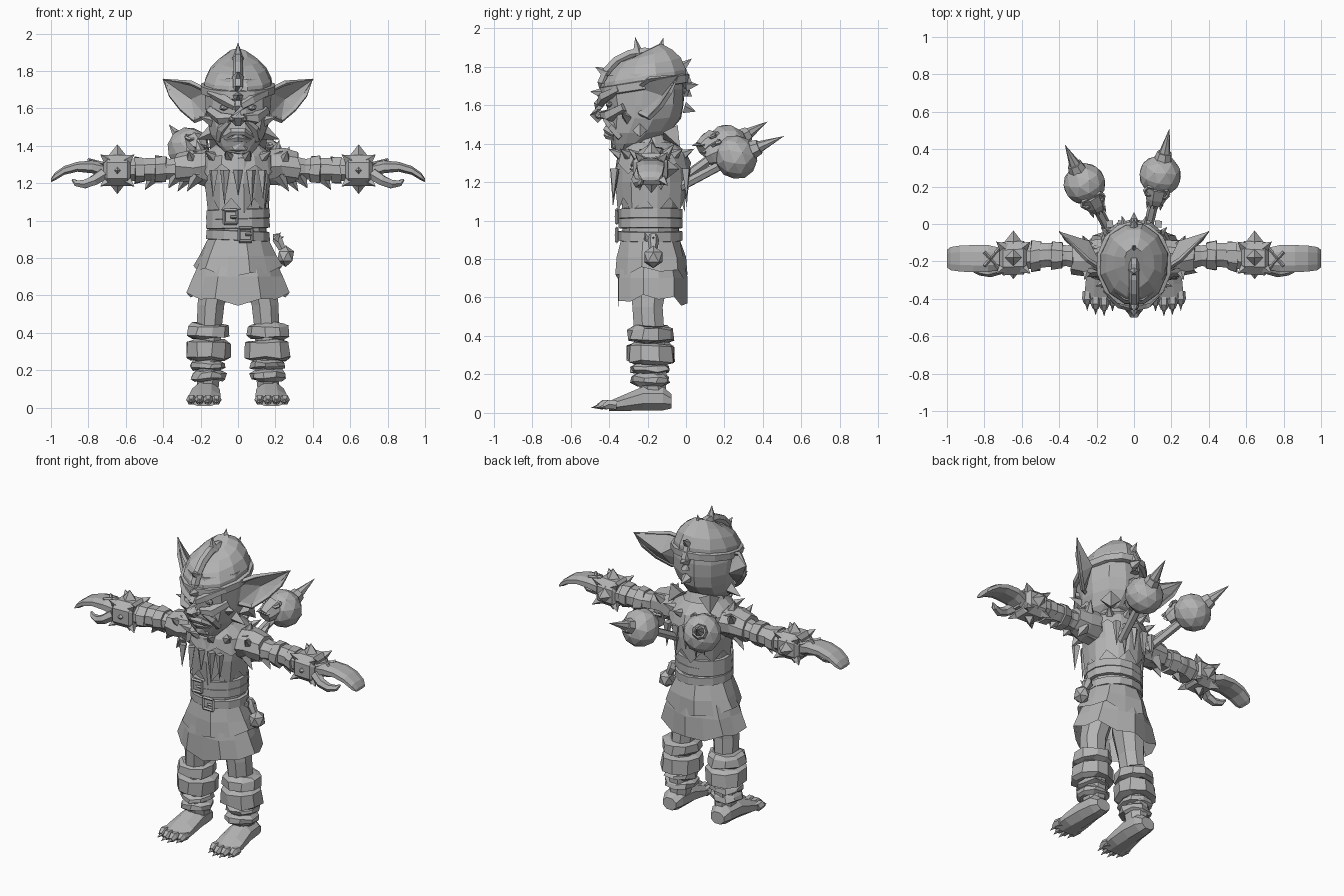
import bpy, bmesh, math, random
from mathutils import Vector, Matrix

random.seed(4)
GREY = bpy.data.materials.new("plain grey")
GREY.diffuse_color = (0.45, 0.45, 0.45, 1)


def finish(name, bm):
    bmesh.ops.recalc_face_normals(bm, faces=bm.faces[:])
    me = bpy.data.meshes.new(name)
    bm.to_mesh(me)
    bm.free()
    me.materials.append(GREY)
    ob = bpy.data.objects.new(name, me)
    bpy.context.collection.objects.link(ob)
    return ob


def skin(bm, rings, cap=(True, True)):
    n = len(rings[0])
    vs = [[bm.verts.new(p) for p in r] for r in rings]
    for a, b in zip(vs, vs[1:]):
        for i in range(n):
            bm.faces.new((a[i], a[(i + 1) % n], b[(i + 1) % n], b[i]))
    if cap[0]:
        bm.faces.new(vs[0])
    if cap[1]:
        bm.faces.new(vs[-1])


def loft(name, secs, n=10, axis=2, s=1, warp=None, cap=(True, True), jit=0.0, pw=1.0):
    """Sections (t, a, b, ra, rb) stacked along one axis; s mirrors x."""
    i, j = [k for k in range(3) if k != axis]
    rings = []
    for k, (t, a, b, ra, rb) in enumerate(secs):
        ring = []
        for m in range(n):
            g = 2 * math.pi * (m + 0.5) / n
            c, d = math.cos(g), math.sin(g)
            p = Vector((0, 0, 0))
            p[axis] = t
            p[i] = a + ra * math.copysign(abs(c) ** pw, c)
            p[j] = b + rb * math.copysign(abs(d) ** pw, d)
            if warp:
                p = warp(p, k, m, g)
            p += Vector([random.uniform(-jit, jit) for _ in range(3)])
            p.x *= s
            ring.append(p)
        rings.append(ring)
    bm = bmesh.new()
    skin(bm, rings, cap)
    return finish(name, bm)


def tubes(name, paths, n=6, s=1):
    """Each path is a list of (x, y, z, radius)."""
    bm = bmesh.new()
    for path in paths:
        pts = [Vector((p[0] * s, p[1], p[2])) for p in path]
        rings = []
        for k, p in enumerate(pts):
            d = pts[min(k + 1, len(pts) - 1)] - pts[max(k - 1, 0)]
            q = d.to_track_quat('Z', 'Y')
            rings.append([p + q @ Vector((math.cos(2 * math.pi * m / n), math.sin(2 * math.pi * m / n), 0)) * path[k][3]
                          for m in range(n)])
        skin(bm, rings)
    return finish(name, bm)


def spikes(name, items, n=5, s=1):
    """Each item is base point, direction, base radius, length."""
    bm = bmesh.new()
    for p, d, r, l in items:
        d = Vector((d[0] * s, d[1], d[2])).normalized()
        p = Vector((p[0] * s, p[1], p[2]))
        m = Matrix.Translation(p + d * l / 2) @ d.to_track_quat('Z', 'Y').to_matrix().to_4x4()
        bmesh.ops.create_cone(bm, cap_ends=True, segments=n, radius1=r, radius2=0, depth=l, matrix=m)
    return finish(name, bm)


def ball(name, c, size, rot=None, sub=2):
    bm = bmesh.new()
    m = Matrix.Translation(c) @ (rot or Matrix()) @ Matrix.Diagonal((*size, 1))
    bmesh.ops.create_icosphere(bm, subdivisions=sub, radius=1, matrix=m)
    return finish(name, bm)


# Head, cap and its raised bands
loft("head", [(1.36, 0, -.32, .07, .05), (1.40, 0, -.29, .11, .10), (1.46, 0, -.25, .15, .16),
              (1.53, 0, -.22, .17, .195), (1.60, 0, -.215, .185, .205), (1.68, 0, -.215, .185, .21),
              (1.76, 0, -.215, .175, .20)], 12, jit=.006)
tilt = lambda p, k, m, g: p + Vector((0, 0, .035 * math.sin(g)))
loft("cap", [(1.69, 0, -.215, .19, .22), (1.75, 0, -.215, .183, .218), (1.81, 0, -.21, .155, .185),
             (1.855, 0, -.205, .11, .135), (1.885, 0, -.20, .05, .07)], 12, warp=tilt, jit=.004)
loft("cap_band", [(1.68, 0, -.215, .188, .215), (1.685, 0, -.215, .202, .232), (1.725, 0, -.215, .202, .232),
                  (1.73, 0, -.215, .188, .215)], 14, warp=tilt)
tubes("cap_ridge", [[(0, -.215 + .225 * math.cos(a), 1.68 + .195 * math.sin(a), .028)
                     for a in [math.radians(-10 + 20 * i) for i in range(11)]]])
spikes("cap_spikes", [((0, y, z), (0, dy, dz), .034, l) for y, z, dy, dz, l in
                      [(-.25, 1.86, -.15, 1, .095), (-.14, 1.86, .25, 1, .095), (-.03, 1.79, .7, .6, .08),
                       (0, 1.70, 1, .1, .065), (-.01, 1.585, 1, -.3, .065), (-.41, 1.76, -.8, .5, .075),
                       (-.43, 1.66, -1, .15, .07)]])

# Face
tubes("nose", [[(0, -.42, 1.645, .025), (0, -.455, 1.60, .03), (0, -.468, 1.555, .038), (0, -.44, 1.525, .03)]])
tubes("lips", [[(-.075, -.37, 1.445, .015), (-.03, -.41, 1.475, .022), (.03, -.41, 1.475, .022), (.075, -.37, 1.445, .015)],
               [(-.06, -.37, 1.43, .015), (0, -.405, 1.445, .024), (.06, -.37, 1.43, .015)]])
ball("chin", (0, -.355, 1.395), (.065, .04, .04), sub=1)
for s, side in ((1, "right"), (-1, "left")):
    tubes("brow_" + side, [[(.015, -.445, 1.61, .022), (.07, -.425, 1.645, .03), (.15, -.345, 1.685, .022)]], 5, s)
    tubes("cheek_" + side, [[(.03, -.435, 1.55, .02), (.09, -.40, 1.545, .034), (.15, -.32, 1.59, .026)],
                            [(.05, -.42, 1.53, .015), (.09, -.385, 1.49, .025), (.10, -.34, 1.43, .02)]], 5, s)
    ball("eye_" + side, (.075 * s, -.40, 1.605), (.028, .02, .018), sub=1)
    ball("nostril_" + side, (.03 * s, -.45, 1.545), (.022, .026, .02), sub=1)
    spikes("whiskers_" + side, [((.13, -.30, 1.53), (.9, -.4, .3), .035, .09),
                                ((.14, -.24, 1.47), (.8, 0, -.35), .04, .09),
                                ((.11, -.08, 1.46), (.4, .5, -.8), .06, .10)], 4, s)
    # Ear: leaf outline with a hollow front
    rim = [(.16, -.25, 1.69), (.25, -.19, 1.735), (.40, -.04, 1.755), (.36, -.08, 1.67),
           (.30, -.13, 1.595), (.23, -.19, 1.535), (.17, -.24, 1.56)]
    bm = bmesh.new()
    r = [bm.verts.new((x * s, y, z)) for x, y, z in rim]
    for c in ((.25, -.125, 1.65), (.24, -.09, 1.645)):
        v = bm.verts.new((c[0] * s, c[1], c[2]))
        for a, b in zip(r, r[1:] + r[:1]):
            bm.faces.new((a, b, v))
    finish("ear_" + side, bm)
    tubes("ear_rim_" + side, [[(*p, .014 if k != 2 else .004) for k, p in enumerate(rim)]], 4, s)

# Torso
loft("torso", [(.84, 0, -.185, .16, .15), (1.06, 0, -.185, .155, .155), (1.18, 0, -.18, .165, .17),
               (1.31, 0, -.18, .18, .165), (1.37, 0, -.18, .14, .12), (1.46, 0, -.2, .08, .09)], 12, jit=.004)


# Ragged vest and mantle
def ragged(depth, low):
    def w(p, k, m, g):
        if k == low:
            p.z += depth * (m % 2) - depth / 2
        return p
    return w


loft("vest", [(1.08, 0, -.18, .165, .175), (1.2, 0, -.18, .18, .187), (1.33, 0, -.18, .185, .18),
              (1.385, 0, -.18, .13, .12)], 16, warp=ragged(.07, 0), cap=(False, False), jit=.006)
loft("mantle", [(1.27, 0, -.175, .21, .20), (1.345, 0, -.18, .20, .18), (1.405, 0, -.19, .12, .13)],
     14, warp=ragged(.06, 0), cap=(False, False), jit=.005)
studs = []
for i in range(12):
    a = 2 * math.pi * (i + .5) / 12
    c, d = math.cos(a), math.sin(a)
    studs.append(((.185 * c, -.18 + .165 * d, 1.34), (c, d, .5), .03, .075))
spikes("mantle_studs", studs)
spikes("hanging_claws", [((x, y, 1.27), (x * .2, d, -1), .026, l) for y, d in ((-.37, -.05), (-.0, .02))
                         for x, l in ((-.13, .15), (-.07, .19), (0, .14), (.07, .20), (.13, .16))], 4)

# Belts and buckles
for nm, z, sl in (("lower_belt", .92, -.04), ("middle_belt", .985, .02), ("upper_belt", 1.035, .03)):
    lean = lambda p, k, m, g, sl=sl: p + Vector((0, 0, sl * p.x))
    loft(nm, [(z - .027, 0, -.185, .16, .15), (z - .024, 0, -.185, .175, .167),
              (z + .024, 0, -.185, .173, .167), (z + .027, 0, -.185, .16, .15)], 14, warp=lean)
for nm, x, z in (("upper_buckle", -.04, 1.02), ("lower_buckle", .04, .925)):
    c = [(x - .035, z - .035), (x + .035, z - .035), (x + .035, z + .035), (x - .035, z + .035)]
    tubes(nm, [[(*a[:1], -.36, a[1], .009), (b[0], -.36, b[1], .009)] for a, b in zip(c, c[1:] + c[:1])]
          + [[(x, -.365, z, .008), (x + .035, -.365, z, .008)]], 4)


# Skirt in two ragged tiers, pointed at front and back
def hem(p, k, m, g):
    if k < 2:
        f = 1.05 if m % 2 else .96
        p.x *= f
        p.y = -.18 + (p.y + .18) * f
    if k == 0:
        p.z += -.045 * abs(math.sin(g)) ** 3 + (.025 if m % 2 else 0)
    return p


loft("skirt_lower", [(.59, 0, -.18, .27, .18), (.70, 0, -.18, .235, .18), (.80, 0, -.18, .20, .165)], 14,
     warp=hem, cap=(False, True))
loft("skirt_upper", [(.735, 0, -.18, .235, .185), (.81, 0, -.18, .205, .178), (.90, 0, -.185, .168, .158)], 12,
     warp=hem, cap=(False, True))
ball("pouch", (.255, -.17, .81), (.05, .055, .058), sub=1)
tubes("pouch_neck", [[(.235, -.17, .85, .022), (.21, -.17, .90, .03), (.205, -.17, .93, .02)]])
spikes("pouch_tuft", [((.20, -.17, .90), (1, 0, .3), .02, .05), ((.20, -.2, .9), (.6, -.3, .8), .02, .05)], 4)

for s, side in ((1, "right"), (-1, "left")):
    # Leg and wrapped shin
    loft("leg_" + side, [(.10, .16, -.17, .06, .07), (.22, .16, -.18, .075, .085), (.40, .155, -.19, .07, .085),
                         (.55, .145, -.20, .078, .085), (.72, .11, -.19, .09, .11)], 8, s=s)
    for nm, z0, z1, r in (("knee_cuff", .37, .45, .115), ("shin_wrap", .255, .36, .122),
                          ("lower_wrap", .205, .255, .10), ("ankle_wrap", .145, .20, .098)):
        loft(nm + "_" + side, [(z0, .163, -.185, r * .75, r * .75), (z0 + .012, .163, -.185, r, r * 1.04),
                               (z1 - .015, .16, -.185, r * .95, r), (z1, .16, -.185, r * .75, r * .75)], 9, s=s, jit=.009)
    # Foot with clawed toes
    loft("foot_" + side, [(-.075, .17, .06, .05, .04), (-.12, .17, .075, .07, .067), (-.22, .172, .075, .08, .068),
                          (-.32, .177, .053, .09, .046), (-.40, .18, .035, .09, .028)], 8, 1, s)
    toe = [(.115, -.415), (.16, -.44), (.205, -.435), (.25, -.41)]
    tubes("toes_" + side, [[(x, -.36, .04, .026), (x, y + .01, .045, .027), (x, y - .015, .032, .018)] for x, y in toe], 6, s)
    spikes("toe_claws_" + side, [((x, y, .035), (0, -1, -.15), .017, .055) for x, y in toe], 4, s)

    # Arm along x
    loft("arm_" + side, [(.12, -.18, 1.275, .09, .085), (.25, -.18, 1.28, .085, .08), (.36, -.17, 1.275, .06, .06),
                         (.46, -.165, 1.275, .07, .065), (.58, -.175, 1.27, .075, .065), (.74, -.185, 1.265, .055, .045)],
         8, 0, s)
    loft("shoulder_pad_" + side, [(.17, -.18, 1.29, .10, .10), (.24, -.18, 1.29, .105, .095),
                                  (.33, -.175, 1.285, .085, .08)], 9, 0, s, jit=.01)
    spikes("shoulder_studs_" + side, [((.20, -.18, 1.36), (.3, 0, 1), .035, .075), ((.25, -.11, 1.34), (.3, .6, .7), .03, .08),
                                      ((.25, -.25, 1.33), (.2, -.7, .6), .03, .07)], 5, s)
    spikes("arm_tatters_" + side, [((x, y, 1.24), (.5, 0, -.8), .04, l) for x, y, l in
                                   ((.22, -.24, .10), (.27, -.13, .10), (.33, -.2, .08), (.45, -.17, .09))], 4, s)
    loft("arm_strap_" + side, [(.385, -.168, 1.275, .075, .072), (.44, -.168, 1.275, .082, .075)], 8, 0, s, jit=.006)
    loft("arm_wrap_" + side, [(.50, -.17, 1.272, .08, .072), (.55, -.175, 1.27, .088, .078)], 8, 0, s, jit=.006)
    # Spiked bracer
    loft("bracer_" + side, [(.575, -.18, 1.268, .075, .07), (.59, -.18, 1.268, .095, .088),
                            (.70, -.185, 1.268, .095, .088), (.72, -.185, 1.268, .07, .06)], 8, 0, s, pw=.75)
    spikes("bracer_spikes_" + side, [((.645, -.18 + .075 * c, 1.268 + .07 * d), (0, c, d), .055, .07)
                                     for c, d in ((1, 0), (0, 1), (-.6, 0), (0, -.8))]
           + [((x, -.18 + .07 * c, 1.268 + .07 * d), (.9 * e, c, d), .035, .07) for x, e in ((.60, -1), (.69, 1))
              for c, d in ((.7, .7), (-.7, .7), (.7, -.7), (-.7, -.7))], 4, s)
    # Hand, curled fingers and thumb
    loft("hand_" + side, [(.71, -.185, 1.267, .06, .045), (.78, -.185, 1.287, .077, .036), (.86, -.185, 1.288, .077, .028),
                          (.93, -.185, 1.268, .074, .025), (.98, -.185, 1.235, .066, .022), (1.0, -.185, 1.216, .05, .01)],
         8, 0, s, pw=.8)
    tubes("thumb_" + side, [[(.72, -.235, 1.25, .035), (.77, -.255, 1.215, .03), (.82, -.25, 1.195, .026),
                             (.865, -.235, 1.20, .018), (.885, -.225, 1.22, .006)]], 6, s)
    tubes("hand_lacing_" + side, [[(.72, -.24, 1.305, .009), (.80, -.15, 1.325, .009)],
                                  [(.72, -.13, 1.305, .009), (.80, -.225, 1.325, .009)]], 4, s)

# Two skull-headed clubs slung on the back
for side, start, c, tip in (("right", (.07, -.04, 1.17), (.14, .26, 1.33), (.19, .512, 1.44)),
                            ("left", (-.13, -.04, 1.20), (-.265, .215, 1.385), (-.37, .425, 1.515))):
    c, tip, start = Vector(c), Vector(tip), Vector(start)
    d = (tip - c).normalized()
    rot = d.to_track_quat('Z', 'Y').to_matrix().to_4x4()
    up = (Vector((0, 0, 1)) - d * d.z).normalized()
    sx = d.cross(up)
    tubes("club_handle_" + side, [[(*start, .026), (*c, .026)]])
    ball("club_skull_" + side, c, (.115, .118, .11), rot)
    j = c - d * .105 + up * .06
    tubes("skull_jaw_" + side, [[(*(j + d * .06), .065), (*j, .058), (*(j - d * .035), .045)]], 7)
    for e, nm in ((1, "a"), (-1, "b")):
        o = c - d * .06 + up * .10 + sx * .04 * e
        ring = [o + (sx * math.cos(a) + d * math.sin(a)) * .025 for a in [math.pi * k / 3 for k in range(7)]]
        tubes("skull_eye_rim_%s_%s" % (nm, side), [[(*p, .010) for p in ring]], 4)
    spikes("skull_teeth_" + side, [(j - d * .025 + sx * .018 * k + up * .025, -d + up * .3, .012, .035) for k in (-2, -1, 0, 1, 2)], 4)
    tubes("club_collar_" + side, [[(*(c + d * .09), .05), (*(c + d * .135), .04)]], 7)
    spikes("club_spike_" + side, [(c + d * .12, d, .034, (tip - c).length - .12)], 7)
